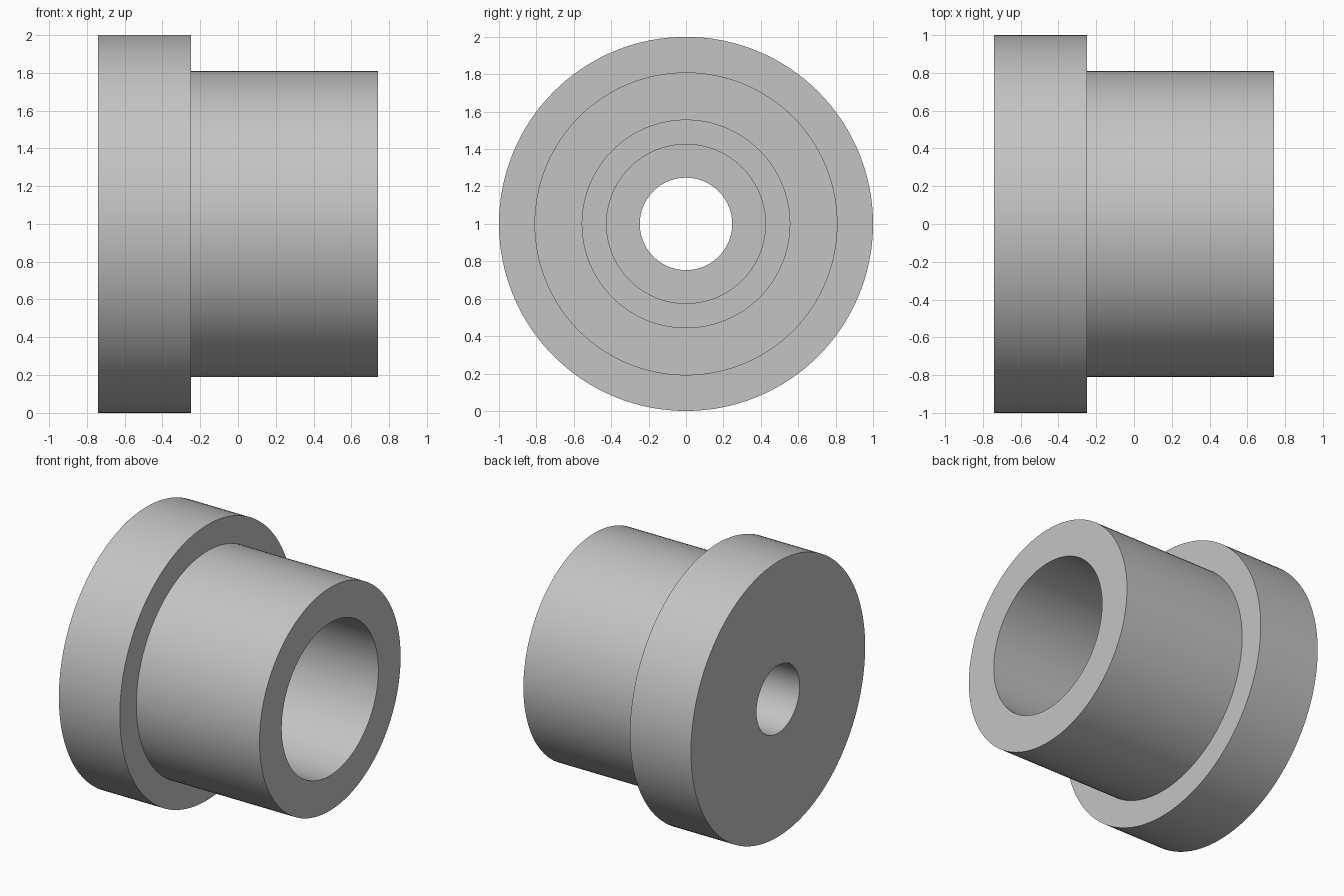
import bpy, bmesh, math
from mathutils import Vector

if "Cube" in bpy.data.objects:
    bpy.data.objects.remove(bpy.data.objects["Cube"], do_unlink=True)

SEGMENTS = 128
HALF = 0.74          # half length along the axis
SHOULDER = -0.25     # where the flange meets the sleeve

# Single grey material
grey = bpy.data.materials.new("plain grey")
grey.use_nodes = True
colour = (0.55, 0.55, 0.55, 1)
grey.diffuse_color = colour
grey.node_tree.nodes["Principled BSDF"].inputs["Base Color"].default_value = colour


def lathe(name, profile):
    """Spin a closed (x, radius) profile around the x axis, centred at z = 1."""
    bm = bmesh.new()
    verts = [bm.verts.new((x, 0, r)) for x, r in profile]
    edges = [bm.edges.new((a, b)) for a, b in zip(verts, verts[1:] + verts[:1])]
    bmesh.ops.spin(bm, geom=verts + edges, cent=(0, 0, 0), axis=(1, 0, 0),
                   angle=math.tau, steps=SEGMENTS, use_merge=True)
    bmesh.ops.remove_doubles(bm, verts=bm.verts, dist=1e-5)
    bmesh.ops.recalc_face_normals(bm, faces=bm.faces)
    bmesh.ops.translate(bm, verts=bm.verts, vec=Vector((0, 0, 1)))
    mesh = bpy.data.meshes.new(name)
    bm.to_mesh(mesh)
    bm.free()
    mesh.materials.append(grey)
    obj = bpy.data.objects.new(name, mesh)
    bpy.context.collection.objects.link(obj)
    bpy.ops.object.select_all(action="DESELECT")
    obj.select_set(True)
    bpy.context.view_layer.objects.active = obj
    bpy.ops.object.shade_smooth_by_angle(angle=math.radians(30))
    return obj


# Flanged sleeve: outer wall first, then the stepped bore back to the flange
lathe("flanged_bushing", [
    (-HALF, 1.0), (SHOULDER, 1.0),            # flange rim
    (SHOULDER, 0.81), (HALF, 0.81),           # sleeve
    (HALF, 0.555), (SHOULDER, 0.555),         # main bore
    (SHOULDER, 0.425), (-0.37, 0.425),        # counterbore
    (-0.37, 0.247), (-HALF, 0.247),           # through hole
])
